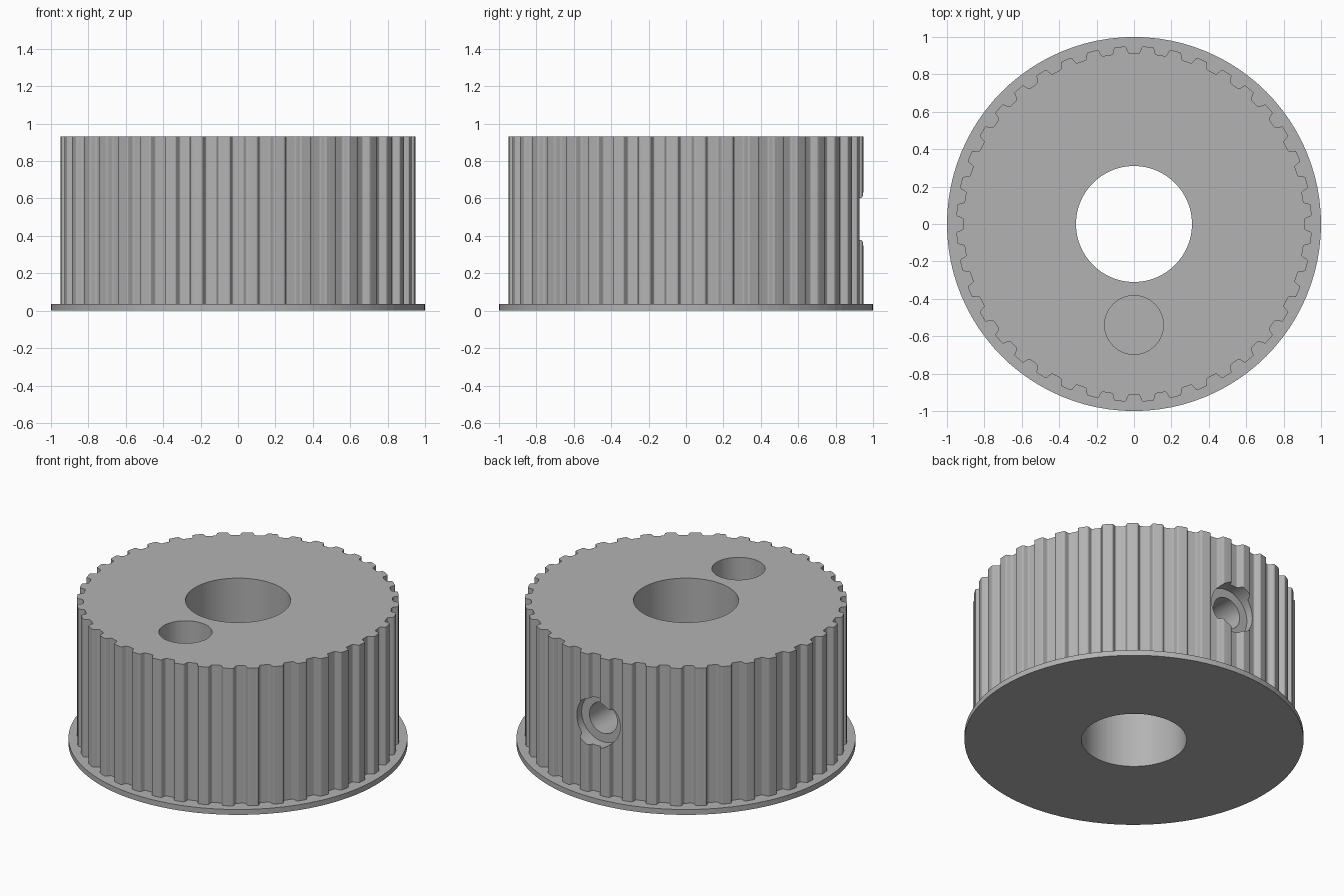
import bpy, bmesh
from math import sin, cos, pi, sqrt
from mathutils import Matrix

if "Cube" in bpy.data.objects:
    bpy.data.objects.remove(bpy.data.objects["Cube"])

TEETH, RADIUS = 40, 0.95
FLANGE_TOP, HEIGHT = 0.035, 0.93
HOLE_Z = 0.49

grey = bpy.data.materials.new("light_grey")
grey.use_nodes = True
colour = (0.45, 0.45, 0.45, 1)
grey.diffuse_color = colour
grey.node_tree.nodes["Principled BSDF"].inputs["Base Color"].default_value = colour


def add_object(name, bm):
    bmesh.ops.recalc_face_normals(bm, faces=bm.faces[:])
    mesh = bpy.data.meshes.new(name)
    bm.to_mesh(mesh)
    bm.free()
    mesh.materials.append(grey)
    obj = bpy.data.objects.new(name, mesh)
    bpy.context.collection.objects.link(obj)
    return obj


def prism(name, outline, bottom, top):
    """Extrude a flat outline upwards."""
    bm = bmesh.new()
    face = bm.faces.new([bm.verts.new((x, y, bottom)) for x, y in outline])
    new = bmesh.ops.extrude_face_region(bm, geom=[face])["geom"]
    bmesh.ops.translate(bm, vec=(0, 0, top - bottom),
                        verts=[v for v in new if isinstance(v, bmesh.types.BMVert)])
    return add_object(name, bm)


def cylinder(name, radius, start, end, across=None):
    """Cylinder along z at y = 0 or, with across set, along y at that height."""
    bm = bmesh.new()
    middle = (start + end) / 2
    if across is None:
        place = Matrix.Translation((0, 0, middle))
    else:
        place = Matrix.Translation((0, middle, across)) @ Matrix.Rotation(pi / 2, 4, "X")
    bmesh.ops.create_cone(bm, cap_ends=True, segments=96, radius1=radius,
                          radius2=radius, depth=end - start, matrix=place)
    return add_object(name, bm)


def cut(obj, cutters):
    """Subtract the cutters, keep the result and remove them."""
    for cutter in cutters:
        cutter.hide_render = True
        mod = obj.modifiers.new(cutter.name, "BOOLEAN")
        mod.operation, mod.solver, mod.object = "DIFFERENCE", "EXACT", cutter
    graph = bpy.context.evaluated_depsgraph_get()
    result = bpy.data.meshes.new_from_object(obj.evaluated_get(graph))
    obj.modifiers.clear()
    obj.data = result
    for cutter in cutters:
        bpy.data.objects.remove(cutter)


# Rounded belt groove: half width and depth, from lip to floor
half = [(0.052, 0), (0.046, 0.001), (0.042, 0.004), (0.04, 0.008),
        (0.032, 0.028), (0.029, 0.033), (0.026, 0.035), (0.02, 0.036)]
lip = sqrt(RADIUS ** 2 - half[0][0] ** 2)
groove = [(w, lip - d) for w, d in half]
groove += [(-x, y) for x, y in reversed(groove)]
step = 2 * pi / TEETH
groove.append((-RADIUS * sin(step / 2), RADIUS * cos(step / 2)))  # tooth crest

outline = []
for i in range(TEETH):
    c, s = cos(i * step), sin(i * step)
    outline += [(x * c - y * s, x * s + y * c) for x, y in groove]

# Toothed drum with shaft bore, blind pocket and stepped screw hole
drum = prism("toothed_drum", outline, FLANGE_TOP, HEIGHT)
pocket = cylinder("pocket_cutter", 0.157, FLANGE_TOP - 0.1, HEIGHT + 0.1)
pocket.location.y = -0.54
cut(drum, [cylinder("bore_cutter", 0.31, -0.1, 1.1), pocket,
           cylinder("screw_head_cutter", 0.156, 0.85, 1.1, HOLE_Z),
           cylinder("screw_cutter", 0.1, 0.1, 1.0, HOLE_Z)])

# Retaining flange
flange = cylinder("flange", 1.0, 0, FLANGE_TOP)
cut(flange, [cylinder("flange_bore_cutter", 0.31, -0.1, 0.2)])
